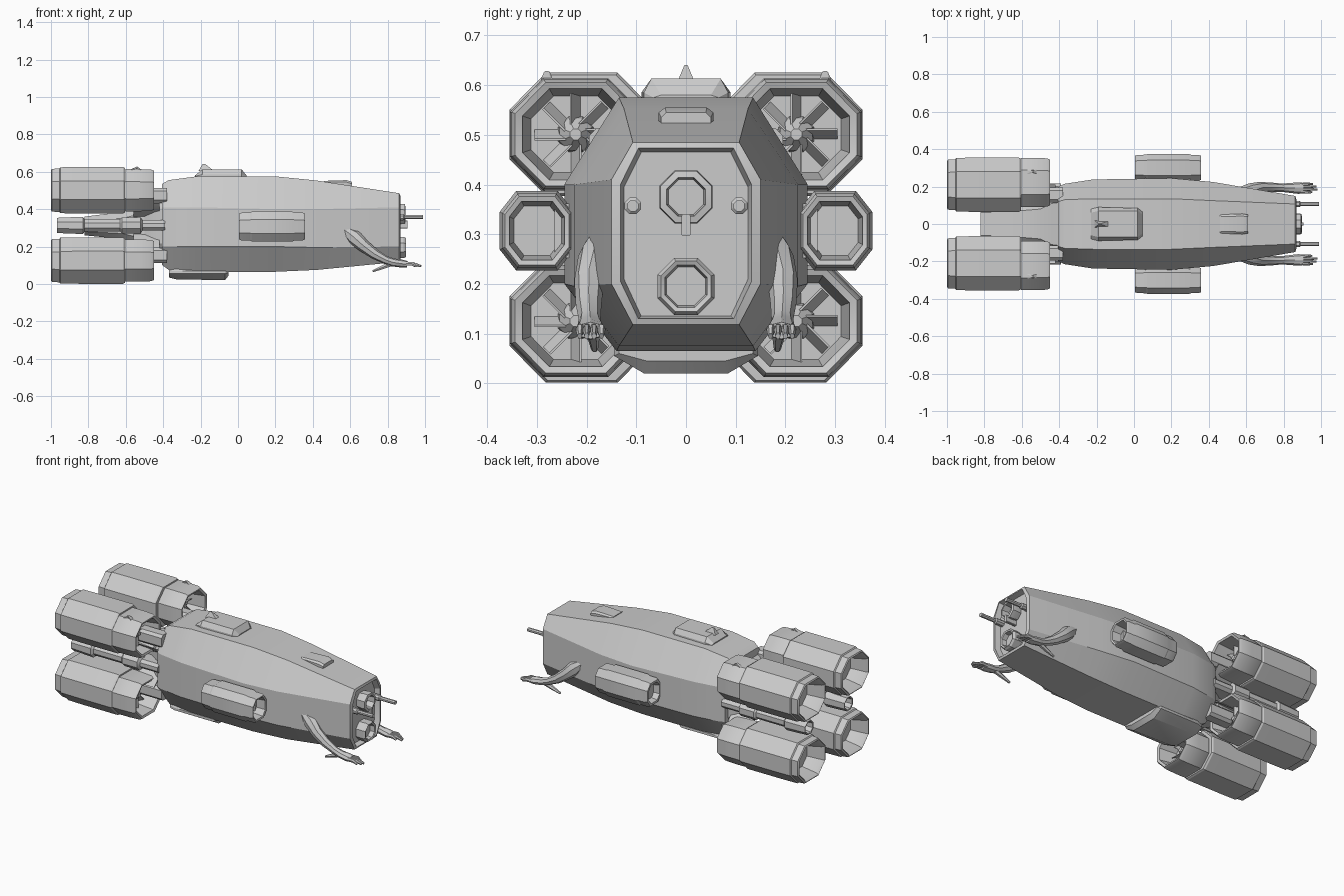
import bpy, bmesh, math
from mathutils import Vector


def loft(name, rings):
    """Skin a list of equally sized point rings and cap both ends."""
    bm = bmesh.new()
    vs = [[bm.verts.new(p) for p in ring] for ring in rings]
    n = len(vs[0])
    for a, b in zip(vs, vs[1:]):
        for i in range(n):
            bm.faces.new((a[i], a[(i + 1) % n], b[(i + 1) % n], b[i]))
    bm.faces.new(vs[0])
    bm.faces.new(vs[-1])
    bmesh.ops.recalc_face_normals(bm, faces=bm.faces)
    me = bpy.data.meshes.new(name)
    bm.to_mesh(me)
    bm.free()
    ob = bpy.data.objects.new(name, me)
    bpy.context.collection.objects.link(ob)
    return ob


def section(x, side, top, bottom, zt, zu, zl, zb):
    """Eight-sided hull section at x."""
    half = [(bottom, zb), (side, zl), (side, zu), (top, zt)]
    return [(x, y, z) for y, z in half] + [(x, -y, z) for y, z in reversed(half)]


def octagon(x, cy, cz, w, h, flat_w, flat_h):
    pts = [(flat_w, -h), (w, -flat_h), (w, flat_h), (flat_w, h)]
    pts += [(-a, -b) for a, b in pts]
    return [(x, cy + a, cz + b) for a, b in pts]


def lathe(name, cy, cz, profile, n=8):
    """Round part along x from (x, radius) pairs."""
    return loft(name, [[(x, cy + r * math.cos(math.tau * (i + .5) / n),
                         cz + r * math.sin(math.tau * (i + .5) / n))
                        for i in range(n)] for x, r in profile])


def limb(name, path, n=8):
    """Tube along a path of (x, y, z, width, thickness)."""
    pts = [Vector(p[:3]) for p in path]
    rings = []
    for k, p in enumerate(path):
        t = (pts[min(k + 1, len(pts) - 1)] - pts[max(k - 1, 0)]).normalized()
        side = Vector((0, 1, 0))
        side = (side - t * side.dot(t)).normalized()
        up = t.cross(side)
        rings.append([pts[k] + side * p[3] * math.cos(math.tau * i / n)
                      + up * p[4] * math.sin(math.tau * i / n) for i in range(n)])
    return loft(name, rings)


# Main hull with recessed nose
loft("hull", [section(*s) for s in (
    (-.405, .20, .12, .12, .535, .41, .20, .10),
    (-.37, .215, .13, .13, .555, .41, .20, .075),
    (-.22, .238, .135, .14, .575, .41, .20, .065),
    (.20, .245, .135, .14, .575, .40, .20, .065),
    (.42, .225, .125, .135, .553, .40, .195, .075),
    (.862, .150, .107, .107, .485, .41, .20, .118),
    (.868, .132, .096, .096, .473, .40, .205, .130),
    (.835, .125, .090, .090, .465, .395, .21, .135))])

# Tapering spine that carries the engines
loft("engine_spine", [section(*s) for s in (
    (-.36, .19, .12, .12, .52, .41, .21, .10),
    (-.44, .16, .11, .11, .47, .40, .22, .15),
    (-.50, .12, .08, .08, .43, .38, .24, .19),
    (-.62, .11, .07, .07, .385, .35, .27, .24),
    (-.82, .09, .06, .06, .36, .34, .28, .26))])

# Dorsal turret, fin, sensor box and belly plate
loft("dorsal_turret", [section(*s) for s in (
    (-.23, .08, .06, .085, .58, .575, .56, .55),
    (-.19, .09, .07, .09, .613, .585, .56, .55),
    (.02, .085, .07, .09, .613, .585, .56, .55),
    (.045, .065, .05, .07, .58, .575, .56, .55))])
loft("dorsal_fin", [[(-.21, -.018, .605), (-.21, .018, .605), (-.13, .018, .605), (-.13, -.018, .605)],
                    [(-.19, -.003, .641), (-.19, .003, .641), (-.175, .003, .641), (-.175, -.003, .641)]])
loft("brow_sensor", [section(*s) for s in (
    (.46, .05, .04, .05, .551, .545, .52, .50),
    (.58, .055, .042, .05, .555, .545, .52, .50),
    (.61, .05, .04, .05, .545, .535, .51, .50))])
loft("belly_plate", [section(*s) for s in (
    (-.37, .13, .12, .08, .09, .07, .055, .035),
    (-.33, .145, .13, .085, .09, .07, .055, .025),
    (-.07, .145, .13, .085, .09, .07, .055, .02),
    (-.05, .135, .12, .08, .09, .07, .06, .045))])

# Nose cannon, lower port and small barrel bracket
lathe("nose_cannon", 0, .375, [(.82, .05), (.87, .058), (.892, .056), (.895, .042), (.85, .038)])
lathe("lower_port", 0, .195, [(.82, .06), (.885, .062), (.897, .055), (.893, .046), (.865, .042)])
loft("cannon_bracket", [octagon(x, 0, .318, .009, .022, .006, .019) for x in (.82, .905)])

for side, label in ((1, "left"), (-1, "right")):
    # Main engines, open at intake and nozzle
    for up, level in ((1, "upper"), (-1, "lower")):
        cz = .313 + up * .188
        tag = f"{label}_{level}"

        def ring(x, s, cy=.21):
            return octagon(x, side * cy, cz, .145 * s, .124 * s, .072 * s, .05 * s)

        loft("engine_" + tag, [ring(*r) for r in (
            (-.90, .62), (-.985, .78), (-1.0, .86), (-.995, .92), (-.955, .94), (-.95, .99),
            (-.85, 1.0), (-.615, 1.0), (-.605, .96), (-.604, .86))])
        loft("intake_" + tag, [ring(x, s, .222) for x, s in (
            (-.615, .86), (-.60, .91), (-.53, .91), (-.465, .89), (-.45, .84),
            (-.455, .74), (-.51, .68), (-.56, .62))])
        lathe("intake_hub_" + tag, side * .222, cz, [(-.57, .04), (-.54, .035), (-.51, .012)])
        # Fan blades
        for k in range(8):
            a = math.tau * k / 8
            r = Vector((0, math.cos(a), math.sin(a)))
            t = Vector((0, -math.sin(a), math.cos(a)))
            c = Vector((-.545, side * .222, cz))
            loft(f"fan_blade_{tag}_{k}", [
                [c + r * d + t * w + Vector((x, 0, 0)) for x, w in
                 ((-.02, -.012), (.02, .008), (.02, .012), (-.02, -.008))] for d in (.02, .083)])
        # Pylon to the spine
        loft("pylon_" + tag, [[(x, side * y, .313 + up * z) for x, y, z in
                               ((-.42, y0, z0 - w), (-.42, y0 + w, z0), (-.56, y0 + w, z0), (-.56, y0, z0 - w))]
                              for y0, z0, w in ((.06, .06, .05), (.17, .12, .04))])
        # Strut reaching the hull
        loft("strut_" + tag, [octagon(x, side * .155, .313 + up * .16, .04, .04, .025, .025)
                              for x in (-.54, -.38)])

    # Small thruster between the engines
    lathe("small_thruster_" + label, side * .19, .313, [
        (-.91, .03), (-.965, .036), (-.967, .044), (-.83, .05), (-.82, .036),
        (-.63, .036), (-.62, .046), (-.52, .046), (-.51, .03), (-.39, .03)])
    loft("thruster_mount_" + label, [octagon(x, side * .11, .313, .08, .025, .075, .018)
                                     for x in (-.80, -.42)])
    loft("engine_fin_" + label, [octagon(x, side * .28, z, w, .006, w * .6, .004) for x, z, w in
                                 ((-.57, .608, .012), (-.54, .622, .006), (-.52, .608, .012))])

    # Side pod with open front and rear
    loft("side_pod_" + label, [octagon(x, side * .3, .307, .075 * s, .08 * s, .042 * s, .038 * s)
                               for x, s in ((.04, .6), (.005, .7), (.005, .86), (.02, .93), (.065, .94),
                                            (.075, 1), (.29, 1), (.305, .93), (.345, .93), (.358, .86),
                                            (.355, .74), (.27, .62))])
    loft("pod_mount_" + label, [octagon(x, side * .235, .307, .03, .055, .02, .045) for x in (.06, .30)])

    # Nose rod
    lathe("nose_rod_" + label, side * .107, .357, [(.82, .018), (.885, .018), (.89, .012), (.99, .012)])

    # Arm with hand
    limb("arm_" + label, [(x, side * y, z, w, h) for x, y, z, w, h in (
        (.575, .165, .285, .035, .025), (.62, .182, .25, .036, .042), (.67, .195, .205, .030, .034),
        (.73, .196, .160, .026, .028), (.79, .194, .128, .022, .022), (.83, .193, .115, .026, .022),
        (.88, .192, .108, .031, .021), (.905, .192, .106, .028, .017))])
    for k, (dy, tip) in enumerate(((-.022, .95), (-.007, .98), (.008, .975), (.022, .955))):
        limb(f"finger_{label}_{k}", [
            (.87, side * (.192 + dy * .8), .108, .009, .013),
            (.93, side * (.192 + dy), .108, .008, .012),
            (tip, side * (.192 + dy), .095, .005, .007)], 6)
    limb("thumb_" + label, [(.83, side * .190, .112, .015, .015), (.775, side * .186, .09, .012, .012),
                            (.72, side * .184, .068, .007, .006)], 6)

# Smooth shading with crisp edges
for ob in bpy.context.collection.objects:
    ob.select_set(True)
    bpy.context.view_layer.objects.active = ob
bpy.ops.object.shade_smooth_by_angle(angle=math.radians(25))
